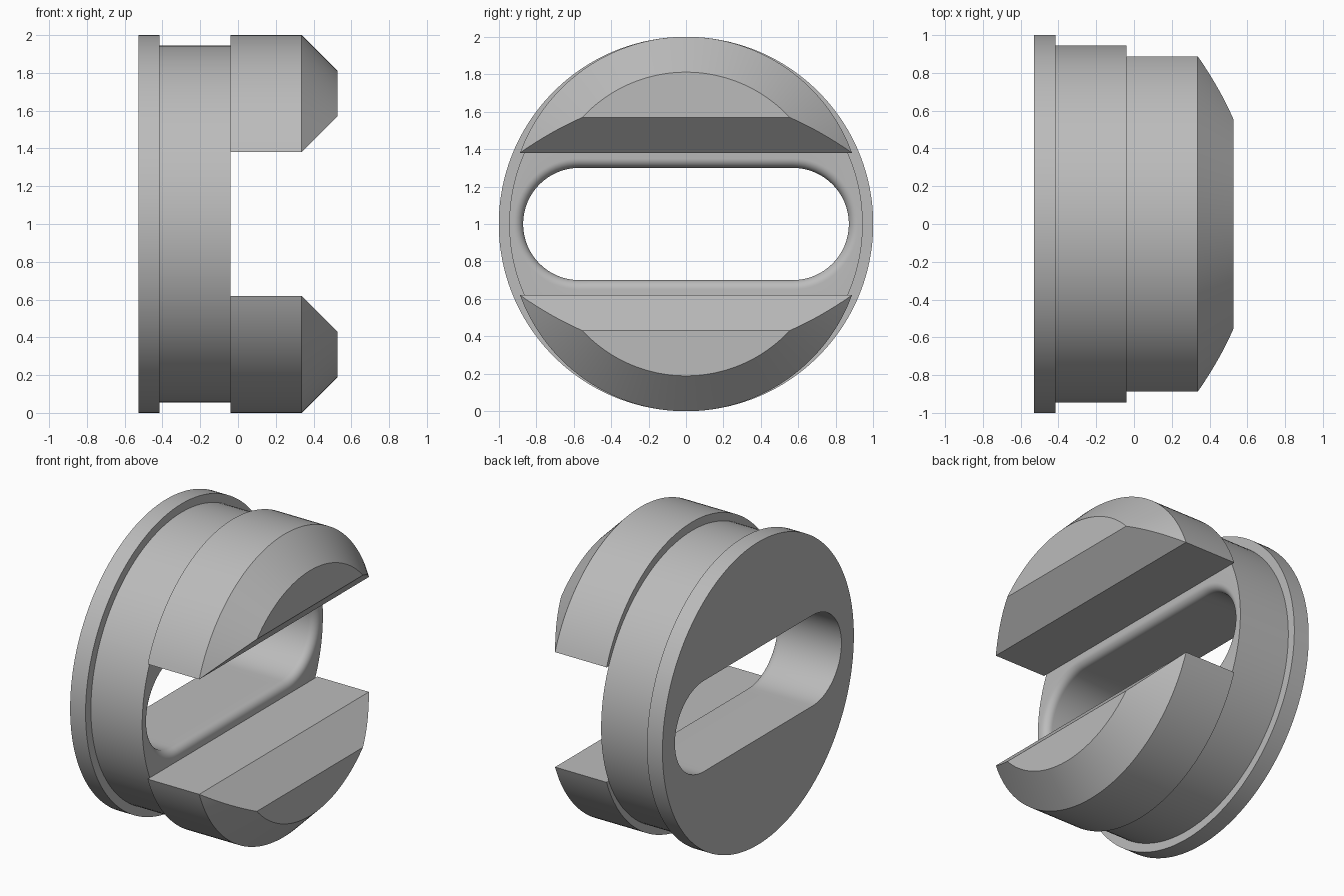
import bpy, bmesh
from math import sin, cos, pi, atan2, tan, asin, radians

cube = bpy.data.objects.get("Cube")
if cube:
    bpy.data.objects.remove(cube, do_unlink=True)

grey = bpy.data.materials.new("plain grey")
grey.use_nodes = True
colour = (0.5, 0.5, 0.5, 1)
grey.diffuse_color = colour
grey.node_tree.nodes["Principled BSDF"].inputs["Base Color"].default_value = colour

BACK, STEP, FACE, SHOULDER, TIP = -0.528, -0.415, -0.04, 0.337, 0.526
BODY_R, SLOT_R, SLOT_Y, FILLET = 0.944, 0.3, 0.57, 0.05
JAW_SHIFT, JAW_FLAT = 0.056, 0.38


def loft(name, rings, cyclic):
    """Skin equal-length closed rings; cap the ends or join them in a loop."""
    bm = bmesh.new()
    rows = [[bm.verts.new(p) for p in ring] for ring in rings]
    pairs = list(zip(rows, rows[1:]))
    if cyclic:
        pairs.append((rows[-1], rows[0]))
    else:
        bm.faces.new(rows[0])
        bm.faces.new(rows[-1])
    for a, b in pairs:
        for i in range(len(a)):
            j = (i + 1) % len(a)
            bm.faces.new((a[i], a[j], b[j], b[i]))
    bmesh.ops.recalc_face_normals(bm, faces=bm.faces)
    mesh = bpy.data.meshes.new(name)
    bm.to_mesh(mesh)
    bm.free()
    mesh.materials.append(grey)
    obj = bpy.data.objects.new(name, mesh)
    bpy.context.collection.objects.link(obj)
    bpy.ops.object.select_all(action='DESELECT')
    obj.select_set(True)
    bpy.context.view_layer.objects.active = obj
    bpy.ops.object.shade_smooth_by_angle(angle=radians(25))
    return obj


def slot(grow):
    """Stadium outline in y, z about the axis, offset outwards by grow."""
    r = SLOT_R + grow
    corner = atan2(SLOT_R, SLOT_Y)
    points = []
    for side in (1, -1):
        for i in range(33):
            a = -pi / 2 + pi * i / 32
            points.append((side * (SLOT_Y + r * cos(a)), side * r * sin(a)))
        for i in range(1, 48):
            a = corner + (pi - 2 * corner) * i / 48
            points.append((side * SLOT_R / tan(a), side * r))
    return points


def slot_ring(x, grow):
    return [(x, y, 1 + z) for y, z in slot(grow)]


def round_ring(x, r):
    angles = [atan2(z, y) for y, z in slot(0)]
    return [(x, r * cos(a), 1 + r * sin(a)) for a in angles]


# Flanged round body with a rounded slot through it
rings = [round_ring(BACK, 1), round_ring(STEP, 1),
         round_ring(STEP, BODY_R), round_ring(FACE, BODY_R)]
for i in range(9):
    a = pi / 2 * i / 8
    rings.append(slot_ring(FACE - FILLET * (1 - cos(a)), FILLET * (1 - sin(a))))
rings.append(slot_ring(BACK, 0))
loft("slotted_body", rings, True)


def jaw_ring(x, inset, side):
    r = BODY_R - inset
    start = asin((JAW_FLAT + inset - JAW_SHIFT) / r)
    ring = []
    for i in range(65):
        a = start + (pi - 2 * start) * i / 64
        ring.append((x, r * cos(a), 1 + side * (JAW_SHIFT + r * sin(a))))
    return ring


# Two facing jaws with chamfered tips
for name, side in (("upper_jaw", 1), ("lower_jaw", -1)):
    rings = [jaw_ring(FACE, 0, side)]
    for i in range(13):
        inset = (TIP - SHOULDER) * i / 12
        rings.append(jaw_ring(SHOULDER + inset, inset, side))
    loft(name, rings, False)
